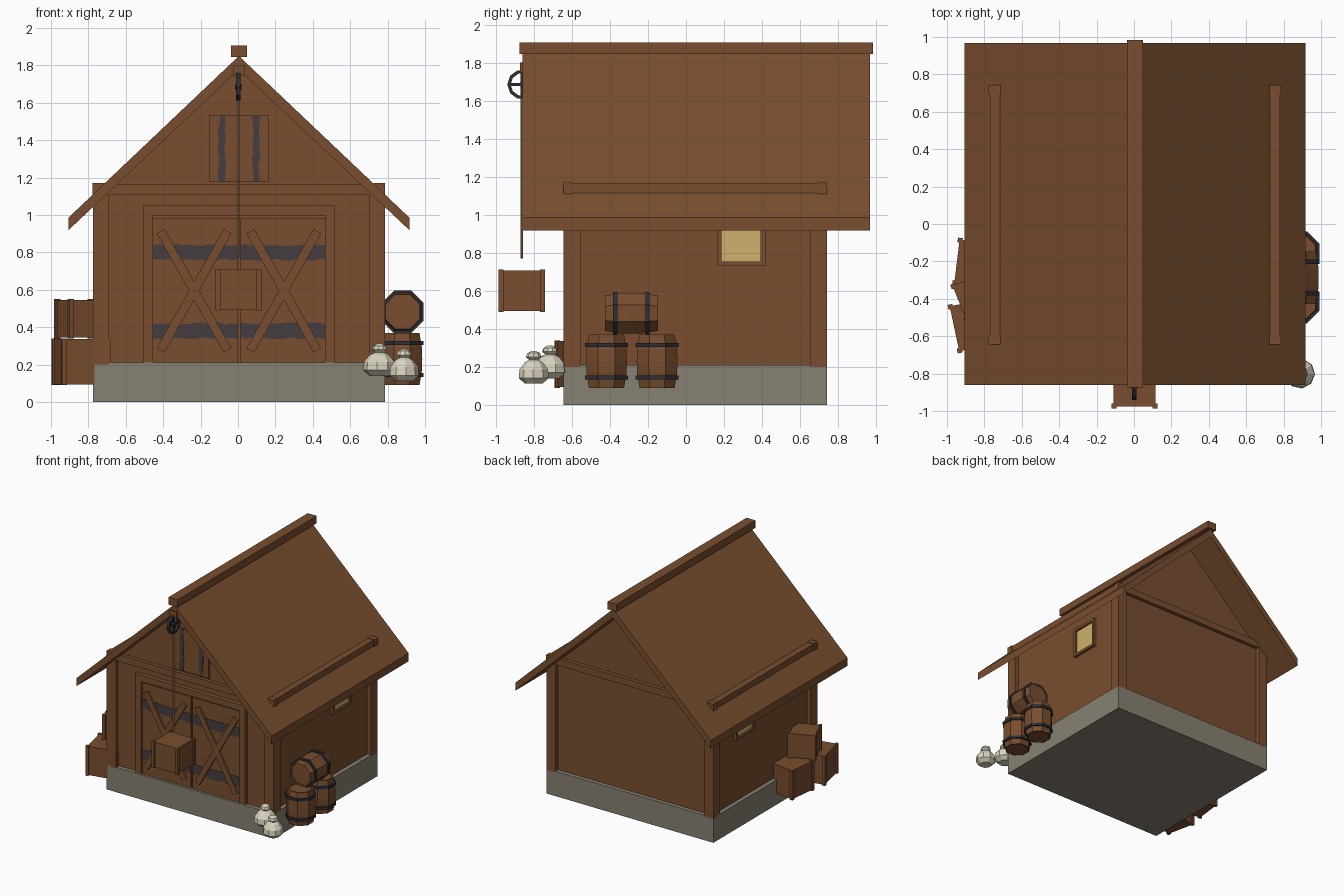
import bpy, bmesh, math, random
from mathutils import Matrix, Vector

if "Cube" in bpy.data.objects:
    bpy.data.objects.remove(bpy.data.objects["Cube"])

random.seed(4)


def mat(name, r, g, b):
    m = bpy.data.materials.new(name)
    m.diffuse_color = (r, g, b, 1)
    m.use_nodes = True
    m.node_tree.nodes["Principled BSDF"].inputs["Base Color"].default_value = m.diffuse_color
    return m


WOOD = mat("brown wood", 0.19, 0.076, 0.028)
STONE = mat("grey stone", 0.245, 0.22, 0.17)
IRON = mat("iron strap", 0.062, 0.047, 0.053)
DARK = mat("dark iron", 0.028, 0.028, 0.038)
GLASS = mat("yellow glass", 0.62, 0.44, 0.15)
CLOTH = mat("sack cloth", 0.70, 0.66, 0.52)
ROPE = mat("rope tan", 0.40, 0.25, 0.10)
CX = 0.005  # middle of the building


def finish(name, bm, m, loc=(0, 0, 0), rot=(0, 0, 0)):
    bmesh.ops.recalc_face_normals(bm, faces=bm.faces)
    me = bpy.data.meshes.new(name)
    bm.to_mesh(me)
    bm.free()
    me.materials.append(m)
    ob = bpy.data.objects.new(name, me)
    ob.location, ob.rotation_euler = loc, rot
    bpy.context.collection.objects.link(ob)
    return ob


def add_box(bm, x0, x1, y0, y1, z0, z1):
    M = Matrix.Translation(((x0 + x1) / 2, (y0 + y1) / 2, (z0 + z1) / 2))
    bmesh.ops.create_cube(bm, size=1, matrix=M @ Matrix.Diagonal((x1 - x0, y1 - y0, z1 - z0, 1)))


def box(name, m, *ext, **kw):
    bm = bmesh.new()
    add_box(bm, *ext)
    return finish(name, bm, m, **kw)


def prism(name, m, pts, y0, y1):
    """Extrude an x/z outline along y."""
    bm = bmesh.new()
    f = bm.faces.new([bm.verts.new((x, y0, z)) for x, z in pts])
    r = bmesh.ops.extrude_face_region(bm, geom=[f])
    bmesh.ops.translate(bm, vec=(0, y1 - y0, 0), verts=[v for v in r["geom"] if isinstance(v, bmesh.types.BMVert)])
    return finish(name, bm, m)


def lathe(name, m, prof, n, loc, rot=(0, 0, 0), closed=False):
    """Revolve (radius, height) rings about local z; capped unless closed."""
    bm = bmesh.new()
    rings = [[bm.verts.new((r * math.cos(2 * math.pi * (i + .5) / n), r * math.sin(2 * math.pi * (i + .5) / n), z))
              for i in range(n)] for r, z in prof]
    pairs = list(zip(rings, rings[1:])) + ([(rings[-1], rings[0])] if closed else [])
    for a, b in pairs:
        for i in range(n):
            j = (i + 1) % n
            bm.faces.new((a[i], a[j], b[j], b[i]))
    if not closed:
        bm.faces.new(rings[0][::-1])
        bm.faces.new(rings[-1])
    return finish(name, bm, m, loc, rot)


# Foundation and wall body with gables
box("foundation", STONE, CX - .78, CX + .78, -.645, .742, 0, .21)
prism("walls", WOOD, [(CX - .745, .2), (CX + .745, .2), (CX + .745, 1.09), (CX, 1.79), (CX - .745, 1.09)], -.612, .708)

# Roof slabs and ridge beam
for s, side in ((-1, "left"), (1, "right")):
    prism("roof_" + side, WOOD, [(CX, 1.85), (CX + s * .912, .985), (CX + s * .912, .918), (CX, 1.778)], -.86, .968)
box("ridge_beam", WOOD, CX - .042, CX + .042, -.875, .983, 1.845, 1.907)

# Timber frame: corner posts, top plates, side windows
for s, side in ((-1, "left"), (1, "right")):
    for y0, y1, end in ((-.645, -.555, "front"), (.652, .742, "back")):
        a, b = sorted((CX + s * .695, CX + s * .78))
        box(f"post_{end}_{side}", WOOD, a, b, y0, y1, .2, 1.11)
        a, b = sorted((CX + s * .72, CX + s * .782))
        box(f"plate_end_{end}_{side}", WOOD, a, b, min(y0, y1 - .05) if y0 < 0 else y1 - .05,
            y0 + .05 if y0 < 0 else y1, 1.11, 1.17)
    a, b = sorted((CX + s * .70, CX + s * .776))
    box("side_plate_" + side, WOOD, a, b, -.64, .737, 1.10, 1.165)
    a, b = sorted((CX + s * .74, CX + s * .751))
    box("window_pane_" + side, GLASS, a, b, .18, .40, .75, .965)
    bm = bmesh.new()
    a, b = sorted((CX + s * .74, CX + s * .768))
    for e in ((.163, .187, .732, .985), (.393, .417, .732, .985), (.187, .393, .732, .754), (.187, .393, .963, .985)):
        add_box(bm, a, b, *e)
    finish("window_frame_" + side, bm, WOOD)
box("front_beam", WOOD, CX - .72, CX + .72, -.642, -.60, 1.108, 1.165)
box("back_beam", WOOD, CX - .72, CX + .72, .70, .739, 1.108, 1.165)


def strap(name, x0, x1, z0, z1, y, vertical=False, n=14):
    """Thin iron plate with worn, uneven long edges."""
    lo, hi = [], []
    for i in range(n + 1):
        t = i / n
        j, k = random.uniform(-.006, .006), random.uniform(-.006, .006)
        if vertical:
            z = z0 + (z1 - z0) * t
            lo.append((x0 + j, z))
            hi.append((x1 + k, z))
        else:
            x = x0 + (x1 - x0) * t
            lo.append((x, z0 + j))
            hi.append((x, z1 + k))
    prism(name, IRON, lo + hi[::-1], y, y + .006)


# Barn doors with frame, straps and cross braces
for s, side in ((-1, "left"), (1, "right")):
    a, b = sorted((CX + s * .46, CX + s * .51))
    box("door_jamb_" + side, WOOD, a, b, -.645, -.60, .21, 1.0)
    a, b = sorted((CX + s * .008, CX + s * .46))
    box("door_leaf_" + side, WOOD, a, b, -.626, -.60, .21, .98)
    for i, z in enumerate((.38, .80)):
        strap(f"door_strap_{side}_{i}", a, b, z - .04, z + .04, -.630)
    for k in (-1, 1):
        ang = k * math.atan2(.64, .36)
        box(f"door_brace_{side}_{k}", WOOD, -.365, .365, -.008, .008, -.024, .024,
            loc=(CX + s * .24, -.635, .595), rot=(0, ang, 0))
box("door_lintel", WOOD, CX - .512, CX + .512, -.648, -.60, .998, 1.05)

# Loft hatch
box("loft_hatch", WOOD, CX - .16, CX + .16, -.628, -.60, 1.18, 1.535)
for s in (-1, 1):
    strap(f"loft_strap_{s}", CX + s * .09 - .017, CX + s * .09 + .017, 1.18, 1.53, -.632, True, 9)

# Hoist: beam, wheel with spokes, rope
box("hoist_beam", WOOD, CX - .032, CX + .032, -.872, -.60, 1.745, 1.80)
W = (.002, -.862, 1.685)
lathe("hoist_wheel", DARK, [(.078, -.012), (.078, .012), (.06, .012), (.06, -.012)], 10, W, (0, math.pi / 2, 0), True)
for i in range(2):
    box(f"wheel_spoke_{i}", DARK, -.006, .006, -.064, .064, -.007, .007, loc=W, rot=(i * math.pi / 2, 0, 0))
lathe("wheel_hub", DARK, [(.016, -.018), (.016, .018)], 8, W, (0, math.pi / 2, 0))
lathe("rope", ROPE, [(.006, .77), (.006, 1.68)], 6, (.002, -.863, 0))


def crate(name, x, y, z, w, h, deg=0):
    """Box with four raised corner battens; w is the full width."""
    bm = bmesh.new()
    a, t = w / 2, .026
    add_box(bm, -a + .01, a - .01, -a + .01, a - .01, .004, h - .004)
    for i in (-1, 1):
        for j in (-1, 1):
            px, py = i * (a - t / 2), j * (a - t / 2)
            add_box(bm, px - t / 2, px + t / 2, py - t / 2, py + t / 2, 0, h)
    finish(name, bm, WOOD, (x, y, z), (0, 0, math.radians(deg)))


# Crates: hanging one and the stack on the left
crate("hanging_crate", .003, -.863, .49, .245, .222)
crate("crate_back", -.83, -.215, .09, .255, .25, -7)
crate("crate_front", -.84, -.535, .09, .265, .25, 12)
crate("crate_top", -.84, -.386, .34, .22, .21, 22)


def barrel(name, loc, rot=(0, 0, 0)):
    L = .14
    lathe(name, WOOD, [(.088, -L + .008), (.088, -L), (.1, -L), (.114, -.06), (.116, 0), (.114, .06), (.1, L),
                       (.088, L), (.088, L - .008)], 8, loc, rot)
    for i, z in enumerate((-.085, .085)):
        v = Vector((0, 0, z))
        v.rotate(Matrix.Rotation(rot[0], 3, "X"))
        lathe(f"{name}_hoop_{i}", DARK, [(.122, -.011), (.122, .011), (.10, .011), (.10, -.011)], 8,
              Vector(loc) + v, rot, True)


# Barrels stacked on the right
barrel("barrel_front", (.878, -.418, .23))
barrel("barrel_rear", (.878, -.152, .23))
barrel("barrel_lying", (.88, -.287, .482), (math.pi / 2, 0, 0))

# Sacks with tied necks
for i, (x, y, z, r) in enumerate(((.757, -.715, .14, .088), (.888, -.80, .112, .08))):
    lathe(f"sack_{i}", CLOTH, [(r * .6, 0), (r, .03), (r * .95, .075), (r * .6, .112), (.026, .125),
                               (.042, .14), (.034, .16), (.012, .172)], 9, (x, y, z), (0, 0, i))
